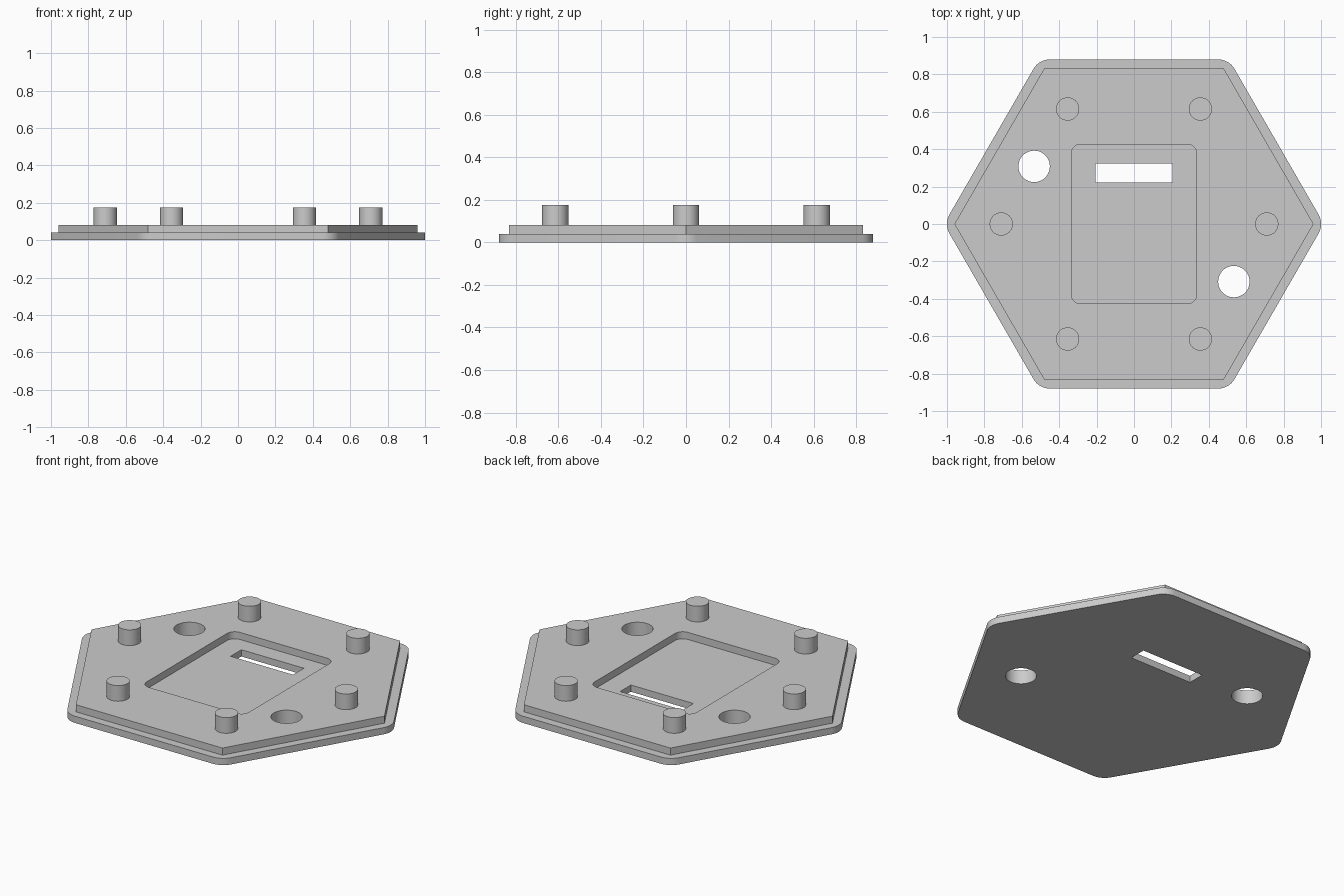
import bpy
import bmesh
from math import cos, sin, pi, radians

cube = bpy.data.objects.get("Cube")
if cube:
    bpy.data.objects.remove(cube, do_unlink=True)

BASE_TOP, DECK_TOP, PEG_TOP = 0.04, 0.082, 0.175
SIXTHS = [i * pi / 3 for i in range(6)]

grey = bpy.data.materials.new("light_grey")
grey.use_nodes = True
grey.diffuse_color = (0.6, 0.6, 0.6, 1)
grey.node_tree.nodes["Principled BSDF"].inputs["Base Color"].default_value = (0.6, 0.6, 0.6, 1)


def arc(cx, cy, radius, start, end, steps):
    return [(cx + radius * cos(start + (end - start) * i / steps),
             cy + radius * sin(start + (end - start) * i / steps)) for i in range(steps + 1)]


def circle(cx, cy, radius):
    return arc(cx, cy, radius, 0, 2 * pi, 48)[:-1]


def rounded_hexagon(apothem, radius):
    reach = (apothem - radius) / cos(pi / 6)
    return [p for a in SIXTHS
            for p in arc(reach * cos(a), reach * sin(a), radius, a - pi / 6, a + pi / 6, 8)]


def rounded_rectangle(half_x, half_y, radius):
    points = []
    for i, (sx, sy) in enumerate([(1, 1), (-1, 1), (-1, -1), (1, -1)]):
        points += arc(sx * (half_x - radius), sy * (half_y - radius), radius,
                      i * pi / 2, (i + 1) * pi / 2, 8)
    return points


def prism(name, outline, bottom, top):
    """Extrude a counter-clockwise outline into a closed solid."""
    bm = bmesh.new()
    face = bm.faces.new([bm.verts.new((x, y, bottom)) for x, y in outline])
    raised = bmesh.ops.extrude_face_region(bm, geom=[face])["geom"]
    bmesh.ops.translate(bm, vec=(0, 0, top - bottom),
                        verts=[v for v in raised if isinstance(v, bmesh.types.BMVert)])
    bmesh.ops.recalc_face_normals(bm, faces=bm.faces)
    mesh = bpy.data.meshes.new(name)
    bm.to_mesh(mesh)
    bm.free()
    mesh.materials.append(grey)
    obj = bpy.data.objects.new(name, mesh)
    bpy.context.collection.objects.link(obj)
    return obj


def select(obj):
    bpy.ops.object.select_all(action='DESELECT')
    obj.select_set(True)
    bpy.context.view_layer.objects.active = obj


def combine(target, tool, operation):
    """Apply a boolean and remove the tool object."""
    mod = target.modifiers.new(operation.lower(), 'BOOLEAN')
    mod.operation, mod.solver, mod.object = operation, 'EXACT', tool
    select(target)
    bpy.ops.object.modifier_apply(modifier=mod.name)
    bpy.data.objects.remove(tool, do_unlink=True)


def smooth(obj):
    select(obj)
    bpy.ops.object.shade_smooth_by_angle(angle=radians(30))


# Rounded base with a raised sharp-cornered deck
plate = prism("stepped_plate", rounded_hexagon(0.88, 0.1), 0, BASE_TOP)
deck = prism("deck", [(0.96 * cos(a), 0.96 * sin(a)) for a in SIXTHS], BASE_TOP / 2, DECK_TOP)
combine(plate, deck, 'UNION')

# Shallow pocket, slot through its floor and two through holes
combine(plate, prism("pocket", rounded_rectangle(0.335, 0.426, 0.05), BASE_TOP, 0.3), 'DIFFERENCE')
slot = [(-0.205, 0.223), (0.205, 0.223), (0.205, 0.324), (-0.205, 0.324)]
combine(plate, prism("slot", slot, -0.1, 0.3), 'DIFFERENCE')
for side in (-1, 1):
    hole = circle(side * 0.534, side * -0.308, 0.084)
    combine(plate, prism("hole", hole, -0.1, 0.3), 'DIFFERENCE')
smooth(plate)

# Ring of six locating pegs
for i, a in enumerate(SIXTHS):
    smooth(prism(f"peg_{i + 1}", circle(0.71 * cos(a), 0.71 * sin(a), 0.062), DECK_TOP, PEG_TOP))
